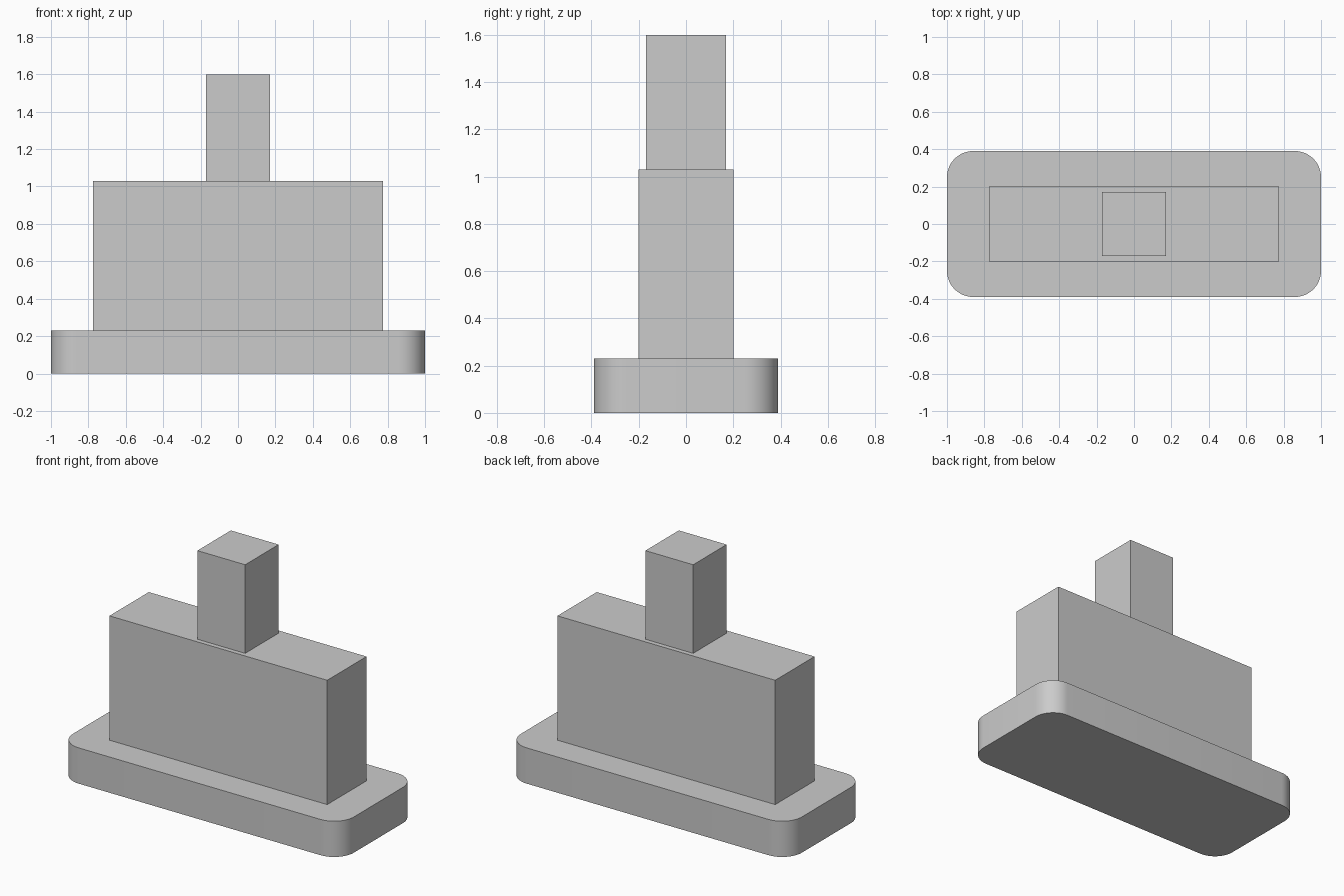
import bpy
import bmesh

old = bpy.data.objects.get("Cube")
if old:
    bpy.data.objects.remove(old, do_unlink=True)

grey = bpy.data.materials.new("plain grey")
grey.use_nodes = True
colour = (0.6, 0.6, 0.6, 1)
grey.diffuse_color = colour
grey.node_tree.nodes["Principled BSDF"].inputs["Base Color"].default_value = colour


def block(name, size, bottom, corner=0):
    """Box standing at a given height, with optional rounded upright edges."""
    bm = bmesh.new()
    bmesh.ops.create_cube(bm, size=1)
    bmesh.ops.scale(bm, vec=size, verts=bm.verts)
    bmesh.ops.translate(bm, vec=(0, 0, bottom + size[2] / 2), verts=bm.verts)
    if corner:
        upright = [e for e in bm.edges
                   if abs(e.verts[0].co.z - e.verts[1].co.z) > size[2] / 2]
        bmesh.ops.bevel(bm, geom=upright, offset=corner, segments=12,
                        profile=0.5, affect='EDGES')
    mesh = bpy.data.meshes.new(name)
    bm.to_mesh(mesh)
    bm.free()
    mesh.materials.append(grey)
    obj = bpy.data.objects.new(name, mesh)
    bpy.context.collection.objects.link(obj)
    return obj


# Rounded base, wide body and square post stacked on each other
base = block("base", (2, 0.78, 0.23), 0, corner=0.14)
block("body", (1.55, 0.4, 0.8), 0.23)
block("post", (0.34, 0.34, 0.57), 1.03)

# Smooth the rounded corners only
bpy.ops.object.select_all(action='DESELECT')
base.select_set(True)
bpy.context.view_layer.objects.active = base
bpy.ops.object.shade_smooth_by_angle()
